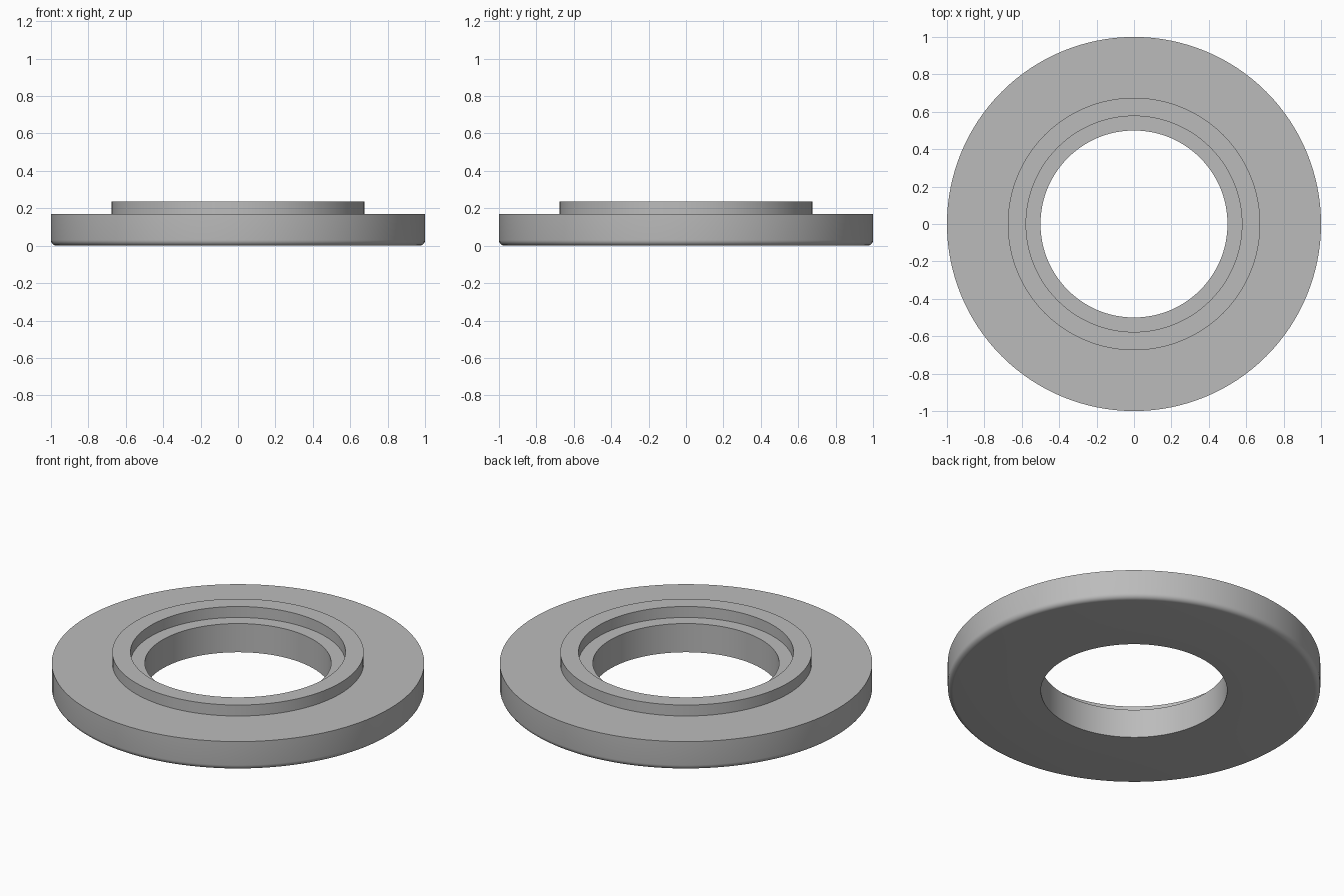
import bpy
import bmesh
import math
from mathutils import Matrix, Vector

cube = bpy.data.objects.get("Cube")
if cube:
    bpy.data.objects.remove(cube, do_unlink=True)

SEGMENTS = 128
BASE_TOP, COLLAR_TOP = 0.17, 0.235
BORE, RECESS, COLLAR, RIM = 0.5, 0.577, 0.675, 1.0
FILLET = 0.03

# Plain grey
grey = bpy.data.materials.new("grey")
grey.use_nodes = True
colour = (0.5, 0.5, 0.5, 1)
grey.diffuse_color = colour
grey.node_tree.nodes["Principled BSDF"].inputs["Base Color"].default_value = colour

# Cross-section: rounded lower rim, raised collar, recessed ledge and bore
profile = []
for i in range(7):
    a = math.pi / 2 * i / 6
    profile.append((RIM - FILLET + FILLET * math.sin(a), FILLET - FILLET * math.cos(a)))
profile += [(RIM, BASE_TOP), (COLLAR, BASE_TOP), (COLLAR, COLLAR_TOP),
            (RECESS, COLLAR_TOP), (RECESS, BASE_TOP), (BORE, BASE_TOP), (BORE, 0)]

# Revolve the closed section into the flanged ring
bm = bmesh.new()
rings = []
for k in range(SEGMENTS):
    turn = Matrix.Rotation(math.tau * k / SEGMENTS, 3, "Z")
    rings.append([bm.verts.new(turn @ Vector((r, 0, z))) for r, z in profile])
for k, ring in enumerate(rings):
    following = rings[(k + 1) % SEGMENTS]
    for j in range(len(profile)):
        n = (j + 1) % len(profile)
        bm.faces.new((ring[j], following[j], following[n], ring[n]))
bmesh.ops.recalc_face_normals(bm, faces=bm.faces)

mesh = bpy.data.meshes.new("flanged_ring")
bm.to_mesh(mesh)
bm.free()
mesh.materials.append(grey)
ring_object = bpy.data.objects.new("flanged_ring", mesh)
bpy.context.collection.objects.link(ring_object)

# Smooth curved walls, crisp steps
bpy.ops.object.select_all(action="DESELECT")
ring_object.select_set(True)
bpy.context.view_layer.objects.active = ring_object
bpy.ops.object.shade_smooth_by_angle(angle=math.radians(30))
